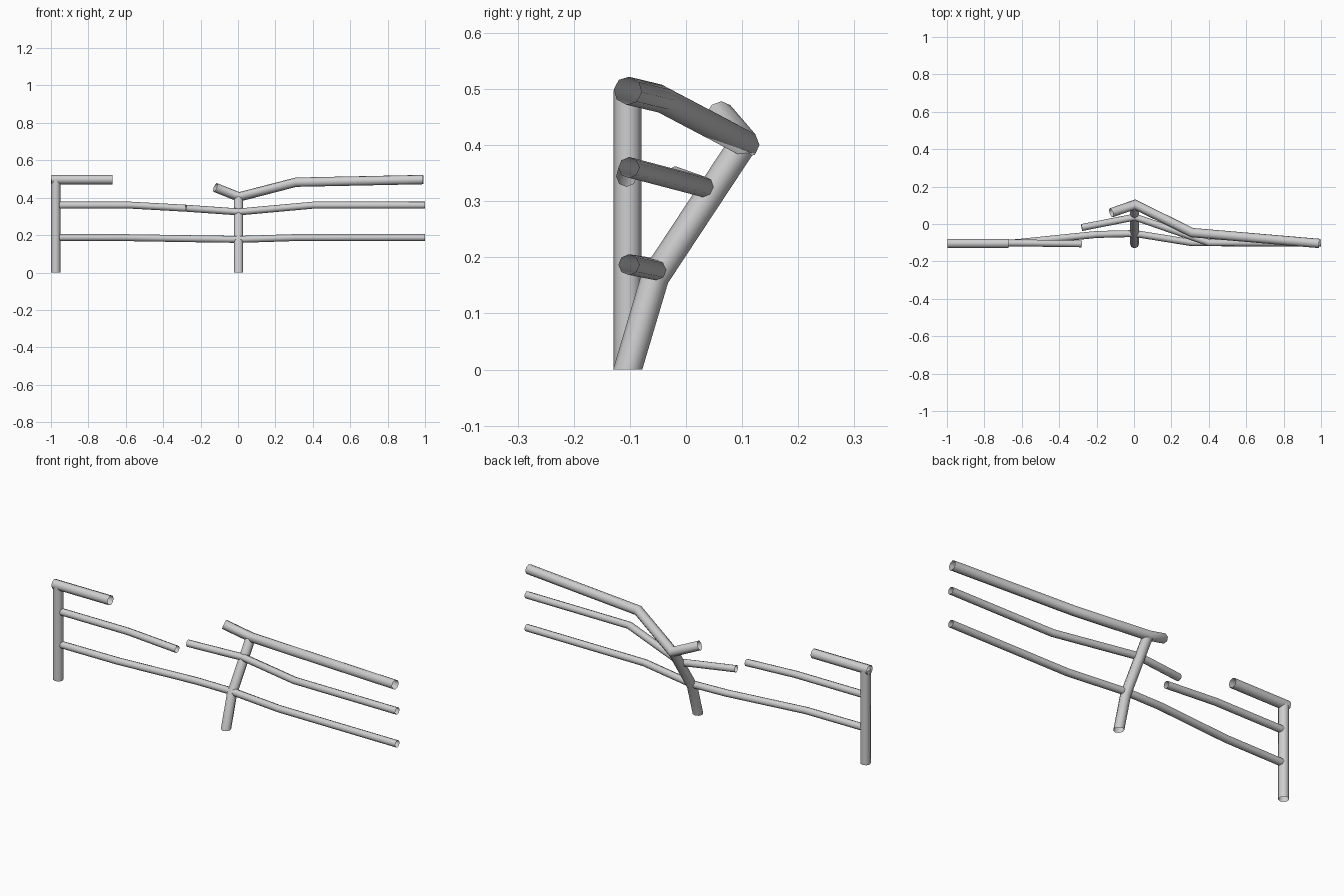
import bpy, bmesh, math
from mathutils import Vector

cube = bpy.data.objects.get("Cube")
if cube:
    bpy.data.objects.remove(cube, do_unlink=True)

SIDES = 8
THICK, THIN = 0.025, 0.0185

steel = bpy.data.materials.new("light grey steel")
steel.use_nodes = True
grey = (0.62, 0.62, 0.62, 1)
steel.diffuse_color = grey
steel.node_tree.nodes["Principled BSDF"].inputs["Base Color"].default_value = grey


def slide(ring, direction, point, normal):
    """Move each ring vertex along a segment until it meets a plane."""
    return [v + direction * ((point - v).dot(normal) / direction.dot(normal)) for v in ring]


def tube(name, points, radius, start_normal=None):
    """Open-ended pipe along a path, mitred at every bend."""
    pts = [Vector(p) for p in points]
    dirs = [(b - a).normalized() for a, b in zip(pts, pts[1:])]
    side = dirs[0].cross(Vector((0, 0, 1)))
    side = side.normalized() if side.length > 0.01 else Vector((1, 0, 0))
    up = side.cross(dirs[0])
    angles = [math.tau * i / SIDES for i in range(SIDES)]
    ring = [pts[0] + radius * (side * math.cos(a) + up * math.sin(a)) for a in angles]
    if start_normal:
        ring = slide(ring, dirs[0], pts[0], Vector(start_normal))

    bm = bmesh.new()
    last = [bm.verts.new(v) for v in ring]
    for i, d in enumerate(dirs):
        normal = d + dirs[i + 1] if i + 1 < len(dirs) else d
        ring = slide(ring, d, pts[i + 1], normal)
        new = [bm.verts.new(v) for v in ring]
        for j in range(SIDES):
            k = (j + 1) % SIDES
            bm.faces.new((last[j], last[k], new[k], new[j]))
        last = new
    # Outward normals on the open shell
    face = bm.faces[:][0]
    face.normal_update()
    middle = (pts[0] + pts[1]) / 2
    if face.normal.dot(face.calc_center_median() - middle) < 0:
        bmesh.ops.reverse_faces(bm, faces=bm.faces[:])
    for f in bm.faces:
        f.smooth = True
    mesh = bpy.data.meshes.new(name)
    bm.to_mesh(mesh)
    bm.free()
    mesh.materials.append(steel)
    obj = bpy.data.objects.new(name, mesh)
    bpy.context.collection.objects.link(obj)
    return obj


Y = -0.104  # line of the undamaged fence

# Posts: one upright, one knocked backwards
tube("straight_post", [(-0.974, Y, 0), (-0.974, Y, 0.497)], THICK)
tube("bent_post", [(0.003, Y, 0), (0.003, -0.055, 0.165), (0.003, 0.1, 0.4)],
     THICK, (0, 0, 1))

# Top rail, with a piece missing
tube("top_rail_stub", [(-0.998, Y, 0.497), (-0.67, Y, 0.497)], THICK)
tube("top_rail_bent", [(-0.122, 0.06, 0.455), (0.005, 0.104, 0.404),
                       (0.31, -0.046, 0.483), (0.99, Y, 0.497)], THICK)

# Middle rail, snapped
tube("middle_rail_stub", [(-0.97, -0.102, 0.36), (-0.57, -0.102, 0.36),
                          (-0.28, -0.106, 0.344)], THIN)
tube("middle_rail_bent", [(-0.28, -0.019, 0.344), (0.005, 0.037, 0.324),
                          (0.4, -0.1, 0.36), (1, -0.102, 0.36)], THIN)

# Lower rail, bent but whole
tube("lower_rail", [(-0.97, -0.102, 0.187), (-0.63, -0.1, 0.187), (-0.2, -0.056, 0.18),
                    (0.005, -0.051, 0.177), (0.31, -0.1, 0.187), (1, -0.102, 0.187)], THIN)
